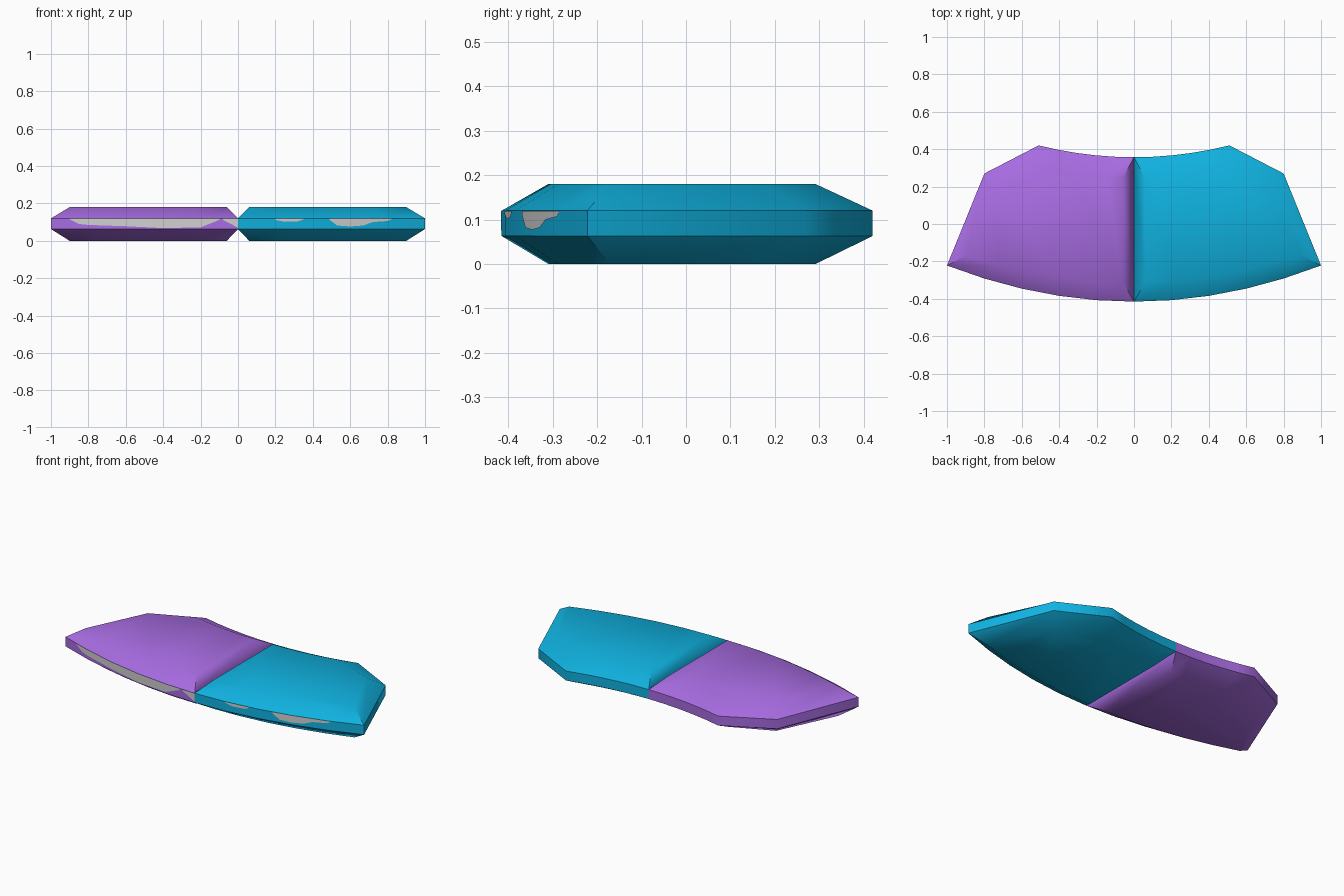
import bpy
import math

if "Cube" in bpy.data.objects:
    bpy.data.objects.remove(bpy.data.objects["Cube"])


def material(name, rgb):
    m = bpy.data.materials.new(name)
    m.diffuse_color = (*rgb, 1)
    m.use_nodes = True
    m.node_tree.nodes["Principled BSDF"].inputs["Base Color"].default_value = m.diffuse_color
    return m


purple = material("purple", (0.39, 0.15, 0.76))
blue = material("sky blue", (0.005, 0.44, 0.74))
grey = material("light grey", (0.62, 0.62, 0.62))

Z_BOT, Z_LOW, Z_HIGH, Z_TOP = 0.0, 0.063, 0.12, 0.18


def front_y(x):
    """Curved front edge."""
    return -0.415 + 0.193 * x * x


def back_y(x):
    """Concave back edge."""
    return 0.357 + 0.243 * x * x


def make_object(name, verts, faces, mat):
    me = bpy.data.meshes.new(name)
    me.from_pydata(verts, [], faces)
    me.materials.append(mat)
    ob = bpy.data.objects.new(name, me)
    bpy.context.collection.objects.link(ob)
    return ob


def make_half(name, side, mat):
    # outline of the half, anticlockwise for the right side
    outline = [(i / 5, front_y(i / 5)) for i in range(6)]
    outline += [(0.8, 0.27)]
    outline += [(0.51 * i / 5, back_y(0.51 * i / 5)) for i in range(5, -1, -1)]
    inset = [(0.06 + 0.84 * x, -0.011 + 0.72 * y) for x, y in outline]
    n = len(outline)
    rings = [(inset, Z_BOT), (outline, Z_LOW), (outline, Z_HIGH), (inset, Z_TOP)]
    verts = [(side * x, y, z) for ring, z in rings for x, y in ring]
    faces = [list(range(n))[::-1], list(range(3 * n, 4 * n))]
    for r in range(3):
        for i in range(n):
            j = (i + 1) % n
            faces.append([r * n + i, r * n + j, (r + 1) * n + j, (r + 1) * n + i])
    if side < 0:
        faces = [f[::-1] for f in faces]
    ob = make_object(name, verts, faces, mat)
    bpy.ops.object.select_all(action='DESELECT')
    ob.select_set(True)
    bpy.context.view_layer.objects.active = ob
    bpy.ops.object.shade_smooth_by_angle(angle=math.radians(50))


make_half("left_half", -1, purple)
make_half("right_half", 1, blue)


# Thin worn grey patches on the front wall: (x, lower edge height)
def make_patch(name, lower):
    verts, faces = [], []
    for x, z in lower:
        y = front_y(x) - 0.001
        verts += [(x, y, z), (x, y, Z_HIGH - 0.001)]
    for i in range(len(lower) - 1):
        a = 2 * i
        faces.append([a, a + 2, a + 3, a + 1])
    make_object(name, verts, faces, grey)


make_patch("left_front_patch", [(-0.9, 0.115), (-0.85, 0.09), (-0.8, 0.085), (-0.6, 0.078),
                                (-0.4, 0.068), (-0.2, 0.072), (-0.1, 0.112)])
make_patch("centre_front_patch", [(-0.08, 0.112), (0.0, 0.07)])
make_patch("right_front_patch_small", [(0.2, 0.112), (0.25, 0.102), (0.32, 0.104), (0.35, 0.115)])
make_patch("right_front_patch_large", [(0.49, 0.112), (0.53, 0.082), (0.6, 0.077), (0.67, 0.082),
                                       (0.72, 0.1), (0.8, 0.106), (0.82, 0.115)])
